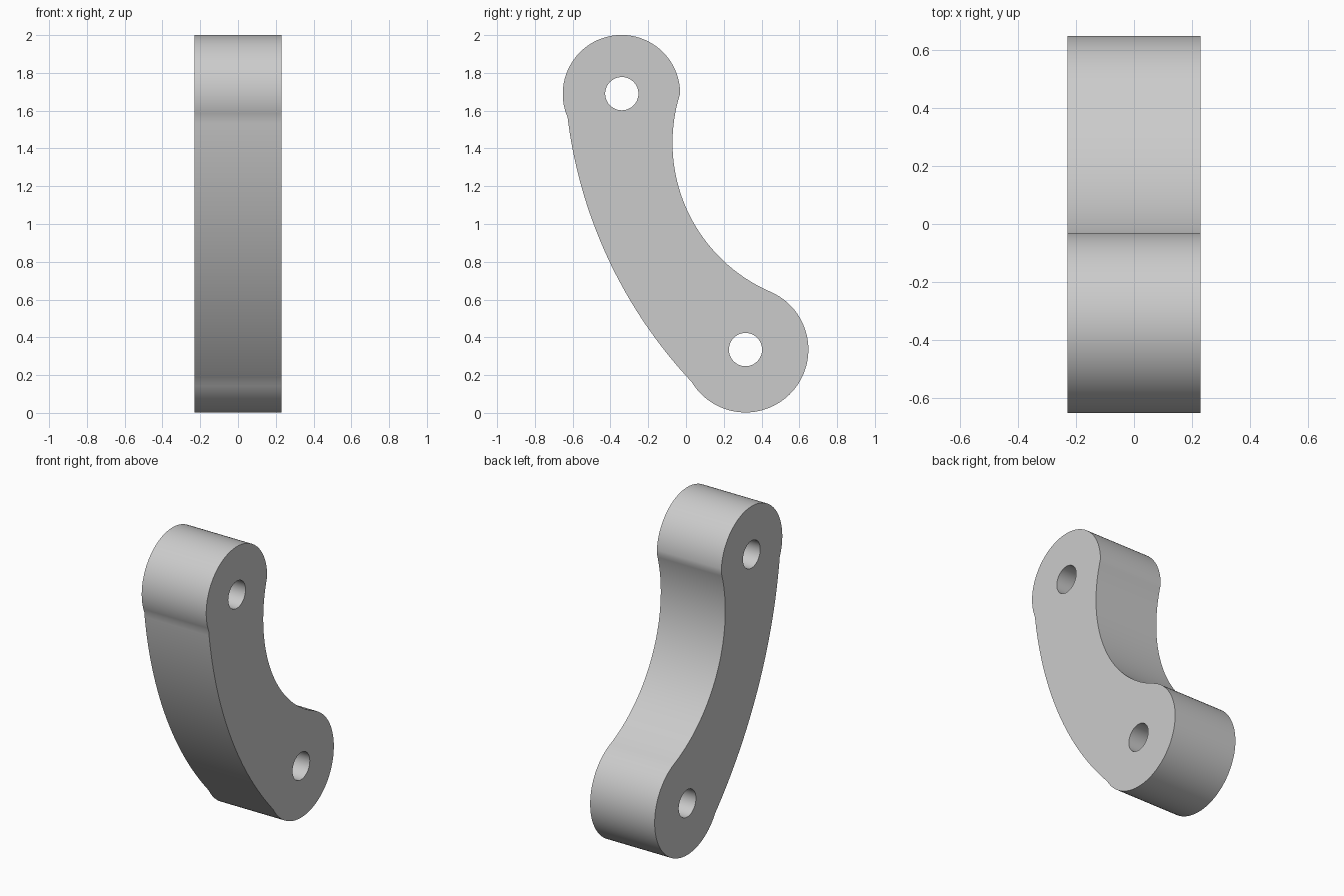
import bpy
import bmesh
from math import cos, sin, radians, atan2, hypot, tau
from mathutils import Matrix

if "Cube" in bpy.data.objects:
    bpy.data.objects.remove(bpy.data.objects["Cube"], do_unlink=True)

HALF_WIDTH = 0.23
HOLE_RADIUS = 0.088
TOP_EYE, BOTTOM_EYE = (-0.34, 1.69), (0.315, 0.335)
OUTER_CENTRE, INNER_CENTRE = (1.84, 1.868), (0.787, 1.43)

# Corners where the four arcs of the side outline meet, as (y, z)
inner_top, outer_top = (-0.031, 1.69), (-0.627, 1.565)
outer_bottom, inner_bottom = (0.03, 0.164), (0.45, 0.64)


def arc(centre, start, end, clockwise=False, steps=48):
    """Points from start up to, but not including, end."""
    (cy, cz) = centre
    a = atan2(start[1] - cz, start[0] - cy)
    b = atan2(end[1] - cz, end[0] - cy)
    sweep = -((a - b) % tau) if clockwise else (b - a) % tau
    ra = hypot(start[0] - cy, start[1] - cz)
    rb = hypot(end[0] - cy, end[1] - cz)
    points = []
    for i in range(steps):
        t = i / steps
        r = ra + (rb - ra) * t
        points.append((cy + r * cos(a + sweep * t), cz + r * sin(a + sweep * t)))
    return points


def circle(centre, radius, steps=48):
    return [(centre[0] + radius * cos(tau * i / steps),
             centre[1] + radius * sin(tau * i / steps)) for i in range(steps)]


# Side outline with two pin holes, filled and extruded across the width
outline = (arc(TOP_EYE, inner_top, outer_top)
           + arc(OUTER_CENTRE, outer_top, outer_bottom)
           + arc(BOTTOM_EYE, outer_bottom, inner_bottom)
           + arc(INNER_CENTRE, inner_bottom, inner_top, clockwise=True))
curve = bpy.data.curves.new("link_profile", "CURVE")
curve.dimensions = "2D"
curve.fill_mode = "BOTH"
curve.extrude = HALF_WIDTH
for loop in (outline, circle(TOP_EYE, HOLE_RADIUS), circle(BOTTOM_EYE, HOLE_RADIUS)):
    spline = curve.splines.new("POLY")
    spline.points.add(len(loop) - 1)
    for point, (y, z) in zip(spline.points, loop):
        point.co = (y, z, 0, 1)
    spline.use_cyclic_u = True

link = bpy.data.objects.new("curved_link", curve)
bpy.context.collection.objects.link(link)
bpy.ops.object.select_all(action="DESELECT")
link.select_set(True)
bpy.context.view_layer.objects.active = link
bpy.ops.object.convert(target="MESH")
link = bpy.context.view_layer.objects.active

# Stand the profile upright and weld the caps to the walls
mesh = link.data
bm = bmesh.new()
bm.from_mesh(mesh)
bm.transform(Matrix(((0, 0, 1, 0), (1, 0, 0, 0), (0, 1, 0, 0), (0, 0, 0, 1))))
bmesh.ops.remove_doubles(bm, verts=bm.verts, dist=0.0001)
bmesh.ops.recalc_face_normals(bm, faces=bm.faces)
bm.to_mesh(mesh)
bm.free()

# One plain grey for the whole link
grey = bpy.data.materials.new("plain_grey")
grey.use_nodes = True
colour = (0.6, 0.6, 0.6, 1)
grey.diffuse_color = colour
grey.node_tree.nodes["Principled BSDF"].inputs["Base Color"].default_value = colour
mesh.materials.clear()
mesh.materials.append(grey)

bpy.ops.object.shade_smooth_by_angle(angle=radians(30))
